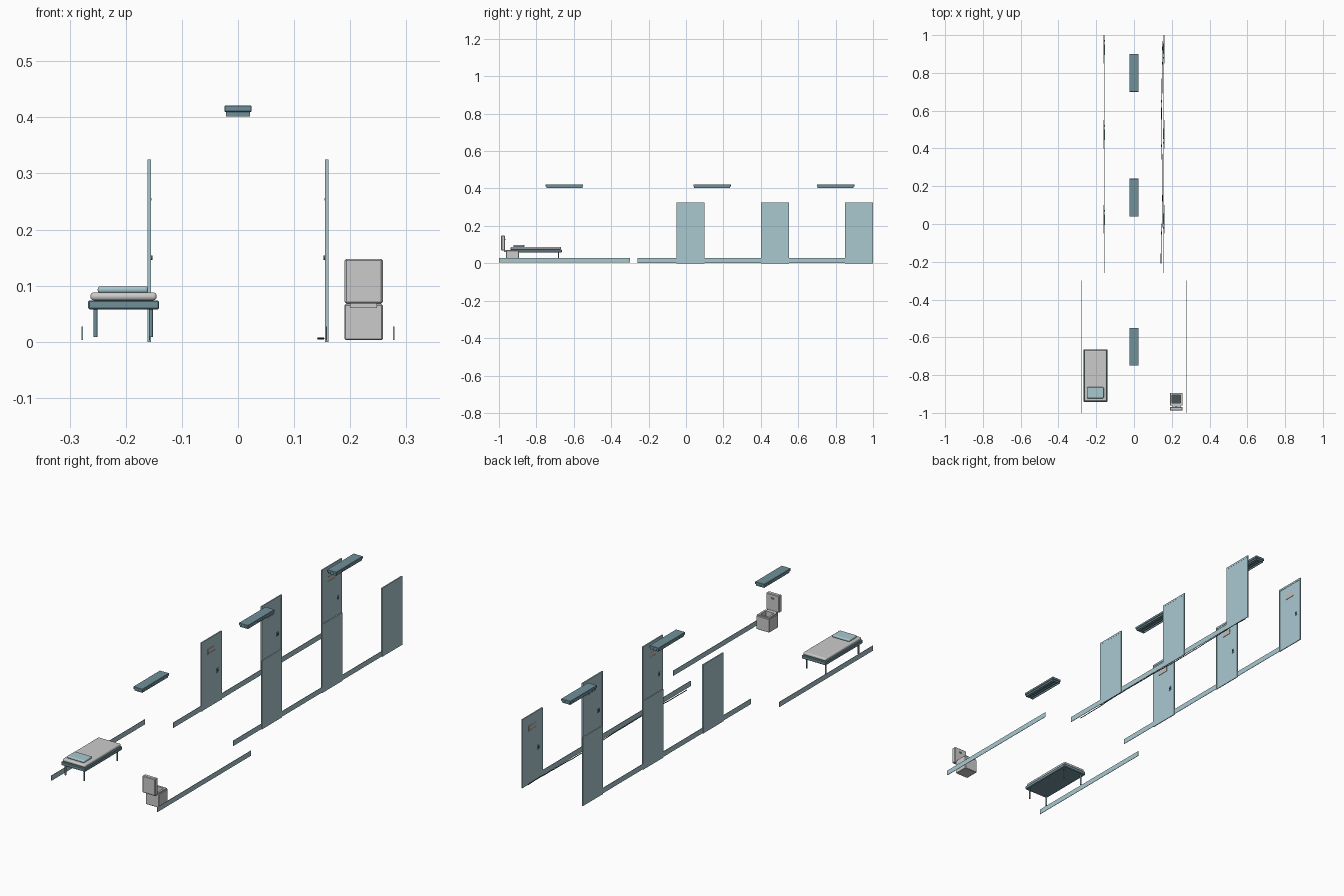
import bpy, math, random

if "Cube" in bpy.data.objects:
    bpy.data.objects.remove(bpy.data.objects["Cube"])

random.seed(4)


def material(name, col):
    m = bpy.data.materials.new(name)
    m.diffuse_color = (*col, 1)
    m.use_nodes = True
    m.node_tree.nodes["Principled BSDF"].inputs["Base Color"].default_value = m.diffuse_color
    return m


PALE = material("pale_blue", (0.40, 0.58, 0.63))
TEAL = material("teal", (0.16, 0.28, 0.32))
DARK = material("dark", (0.07, 0.09, 0.10))
BRASS = material("slot_tan", (0.55, 0.50, 0.46))


def box(name, x, y, z, mat=None, bevel=0.0, segs=1):
    """Box from (min, max) ranges, optionally bevelled."""
    bpy.ops.mesh.primitive_cube_add(size=1, location=[sum(r) / 2 for r in (x, y, z)])
    o = bpy.context.object
    o.name = name
    o.scale = [abs(r[1] - r[0]) for r in (x, y, z)]
    bpy.ops.object.transform_apply(location=False, rotation=False, scale=True)
    if mat:
        o.data.materials.append(mat)
    if bevel:
        b = o.modifiers.new("bevel", 'BEVEL')
        b.width, b.segments = bevel, segs
        if segs > 1:
            bpy.ops.object.shade_smooth_by_angle()
    return o


def rod(name, loc, r, length, mat=None, axis='Z'):
    rot = {'Z': (0, 0, 0), 'Y': (math.pi / 2, 0, 0), 'X': (0, math.pi / 2, 0)}[axis]
    bpy.ops.mesh.primitive_cylinder_add(vertices=12, radius=r, depth=length, location=loc, rotation=rot)
    o = bpy.context.object
    o.name = name
    if mat:
        o.data.materials.append(mat)
    bpy.ops.object.shade_smooth_by_angle()
    return o


# Skirting boards of the corridor and the cell
for s, side in ((-1, "left"), (1, "right")):
    box(f"corridor_skirting_{side}", (s * 0.157, s * 0.159), (-0.26, 1.0), (0.002, 0.027), PALE)
    box(f"cell_skirting_{side}", (s * 0.2765, s * 0.2785), (-1.0, -0.30), (0.003, 0.027), PALE)

# Cell doors: the right row is the left row turned half a circle
for s, side in ((-1, "left"), (1, "right")):
    for i, yc in enumerate((0.025, 0.475, 0.925)):
        n = f"{side}_{i + 1}"

        def across(a, b):
            return (yc - s * a, yc - s * b)

        def out(a, b):
            return (s * a, s * b)

        box(f"door_leaf_{n}", out(0.1565, 0.1605), across(-0.071, 0.071), (0.0, 0.316), PALE)
        box(f"door_head_{n}", out(0.155, 0.161), across(-0.075, 0.075), (0.316, 0.325), PALE)
        for j, e in enumerate((-1, 1)):
            box(f"door_jamb_{n}_{j}", out(0.155, 0.161), across(e * 0.071, e * 0.075), (0.0, 0.316), PALE)
        # viewing slot with a small sill
        box(f"door_slot_{n}", out(0.1555, 0.158), across(-0.028, 0.022), (0.255, 0.276), BRASS)
        box(f"slot_sill_{n}", out(0.1545, 0.158), across(-0.030, 0.024), (0.252, 0.256), PALE)
        # handle plate and knob
        box(f"handle_plate_{n}", out(0.1550, 0.158), across(0.038, 0.052), (0.140, 0.160), TEAL)
        rod(f"handle_knob_{n}", (s * 0.1545, yc - s * 0.045, 0.150), 0.004, 0.004, DARK, 'X')

# Ceiling lights: housing, open rim, tubes underneath
for i, y in enumerate((-0.65, 0.14, 0.80)):
    box(f"light_housing_{i}", (-0.024, 0.024), (y - 0.10, y + 0.10), (0.410, 0.421), TEAL, 0.001)
    for s in (-1, 1):
        box(f"light_side_rim_{i}", (s * 0.018, s * 0.021), (y - 0.096, y + 0.096), (0.402, 0.4105), TEAL)
        box(f"light_end_rim_{i}", (-0.018, 0.018), (y + s * 0.093, y + s * 0.096), (0.402, 0.4105), TEAL)
        rod(f"light_tube_{i}", (s * 0.008, y, 0.4065), 0.0035, 0.186, TEAL, 'Y')

# Bed
box("bed_frame", (-0.267, -0.141), (-0.942, -0.664), (0.058, 0.074), TEAL, 0.002)
box("mattress", (-0.263, -0.145), (-0.938, -0.668), (0.074, 0.088), None, 0.006, 4)
box("pillow", (-0.250, -0.160), (-0.923, -0.864), (0.087, 0.099), PALE, 0.005, 4)
for x in (-0.254, -0.155):
    for y in (-0.928, -0.682):
        rod("bed_leg", (x, y, 0.034), 0.0035, 0.051, TEAL)

# Toilet: hollow base made of four walls, a floor and an upright lid
X0, X1, Y0, Y1 = 0.190, 0.258, -0.962, -0.894
body = box("toilet_base", (X0, X1), (Y0, Y1), (0.003, 0.067), None, 0.002)
cut = box("bowl_cutter", (0.202, 0.246), (-0.948, -0.906), (0.030, 0.100))
cut.hide_render = True
cut.hide_set(True)
cut.display_type = 'WIRE'
bo = body.modifiers.new("bowl", 'BOOLEAN')
bo.object, bo.operation, bo.solver = cut, 'DIFFERENCE', 'EXACT'
# seat ring
for s in (0, 1):
    xs = (X0 + 0.003, X0 + 0.012) if s == 0 else (X1 - 0.012, X1 - 0.003)
    box("seat_side", xs, (Y0 + 0.004, Y1 - 0.003), (0.067, 0.072))
    ys = (Y0 + 0.004, Y0 + 0.014) if s == 0 else (Y1 - 0.012, Y1 - 0.003)
    box("seat_end", (X0 + 0.012, X1 - 0.012), ys, (0.067, 0.072))
box("bowl_bottom", (0.202, 0.246), (-0.948, -0.906), (0.028, 0.032), DARK)
box("toilet_back", (X0, X1), (-0.988, -0.968), (0.068, 0.148), None, 0.003)
box("toilet_link", (0.200, 0.248), (-0.972, -0.955), (0.060, 0.071))
box("flush_button", (0.218, 0.230), (-0.969, -0.965), (0.125, 0.131), TEAL)

# Thin wavering cable on the floor beside the right wall
cu = bpy.data.curves.new("floor_cable", 'CURVE')
cu.dimensions = '3D'
cu.bevel_depth, cu.bevel_resolution = 0.0018, 1
sp = cu.splines.new('POLY')
N = 36
sp.points.add(N - 1)
for k, p in enumerate(sp.points):
    y = -0.21 + 1.18 * k / (N - 1)
    p.co = (0.1475 + 0.0035 * math.sin(y * 9) + random.uniform(-0.0015, 0.0015), y, 0.006, 1)
ob = bpy.data.objects.new("floor_cable", cu)
bpy.context.collection.objects.link(ob)
cu.materials.append(DARK)
